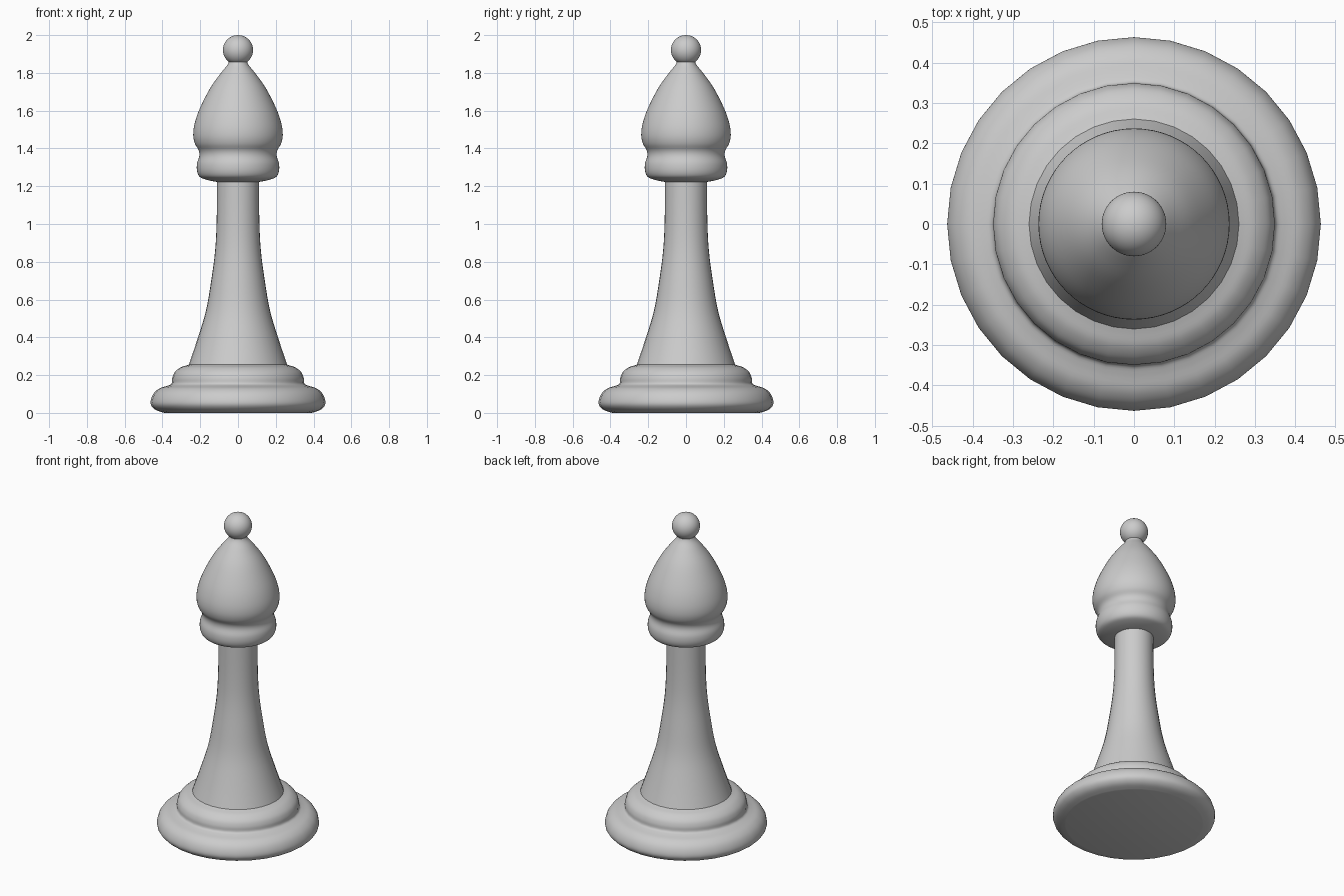
import bpy, bmesh, math
from mathutils import Vector

if "Cube" in bpy.data.objects:
    bpy.data.objects.remove(bpy.data.objects["Cube"], do_unlink=True)

grey = bpy.data.materials.new("plain grey")
grey.use_nodes = True
colour = (0.6, 0.6, 0.6, 1)
grey.diffuse_color = colour
grey.node_tree.nodes["Principled BSDF"].inputs["Base Color"].default_value = colour


def rounded(points, steps=4):
    """Smooth curve through the profile points (Catmull-Rom)."""
    p = [Vector(q) for q in points]
    p = [p[0]] + p + [p[-1]]
    out = []
    for a, b, c, d in zip(p, p[1:], p[2:], p[3:]):
        for i in range(steps):
            t = i / steps
            out.append(b + (c - a) * t / 2
                       + (2 * a - 5 * b + 4 * c - d) * t * t / 2
                       + (3 * b - a - 3 * c + d) * t ** 3 / 2)
    return out + [p[-1]]


def lathe(name, points, sides, steps=4):
    """Turn a (radius, height) profile round the z axis."""
    bm = bmesh.new()
    rings = []
    for r, z in rounded(points, steps):
        if r < 1e-4:
            rings.append([bm.verts.new((0, 0, z))] * sides)
        else:
            angles = [math.tau * i / sides for i in range(sides)]
            rings.append([bm.verts.new((r * math.cos(a), r * math.sin(a), z)) for a in angles])
    for low, high in zip(rings, rings[1:]):
        for i in range(sides):
            j = (i + 1) % sides
            corners = dict.fromkeys((low[i], low[j], high[j], high[i]))
            bm.faces.new(list(corners))
    if rings[0][0] is not rings[0][1]:
        bm.faces.new(rings[0][::-1])
    mesh = bpy.data.meshes.new(name)
    bm.to_mesh(mesh)
    bm.free()
    mesh.materials.append(grey)
    obj = bpy.data.objects.new(name, mesh)
    bpy.context.collection.objects.link(obj)
    bpy.ops.object.select_all(action="DESELECT")
    obj.select_set(True)
    bpy.context.view_layer.objects.active = obj
    bpy.ops.object.shade_smooth_by_angle(angle=math.radians(50))
    return obj


# Stepped round foot
lathe("base", [(0.39, 0), (0.435, 0.015), (0.46, 0.04), (0.461, 0.07), (0.445, 0.105),
               (0.415, 0.13), (0.375, 0.143), (0.352, 0.155), (0.348, 0.185),
               (0.335, 0.215), (0.305, 0.24), (0.27, 0.252), (0.24, 0.262)], 32)

# Flared stem
lathe("column", [(0.262, 0.25), (0.215, 0.39), (0.17, 0.54), (0.142, 0.7),
                 (0.121, 0.86), (0.113, 1.02), (0.111, 1.24)], 32)

# Collar and pointed head
lathe("head", [(0.1, 1.222), (0.125, 1.225), (0.17, 1.235), (0.203, 1.25), (0.217, 1.28),
               (0.217, 1.32), (0.205, 1.36), (0.208, 1.39), (0.228, 1.425),
               (0.237, 1.47), (0.23, 1.53), (0.203, 1.61), (0.147, 1.72),
               (0.09, 1.8), (0.054, 1.845), (0.045, 1.875)], 64)

# Ball on the tip
ball = [(0.08 * math.sin(a), 1.921 - 0.079 * math.cos(a))
        for a in (math.pi * i / 16 for i in range(17))]
lathe("finial", ball, 64, 2)
